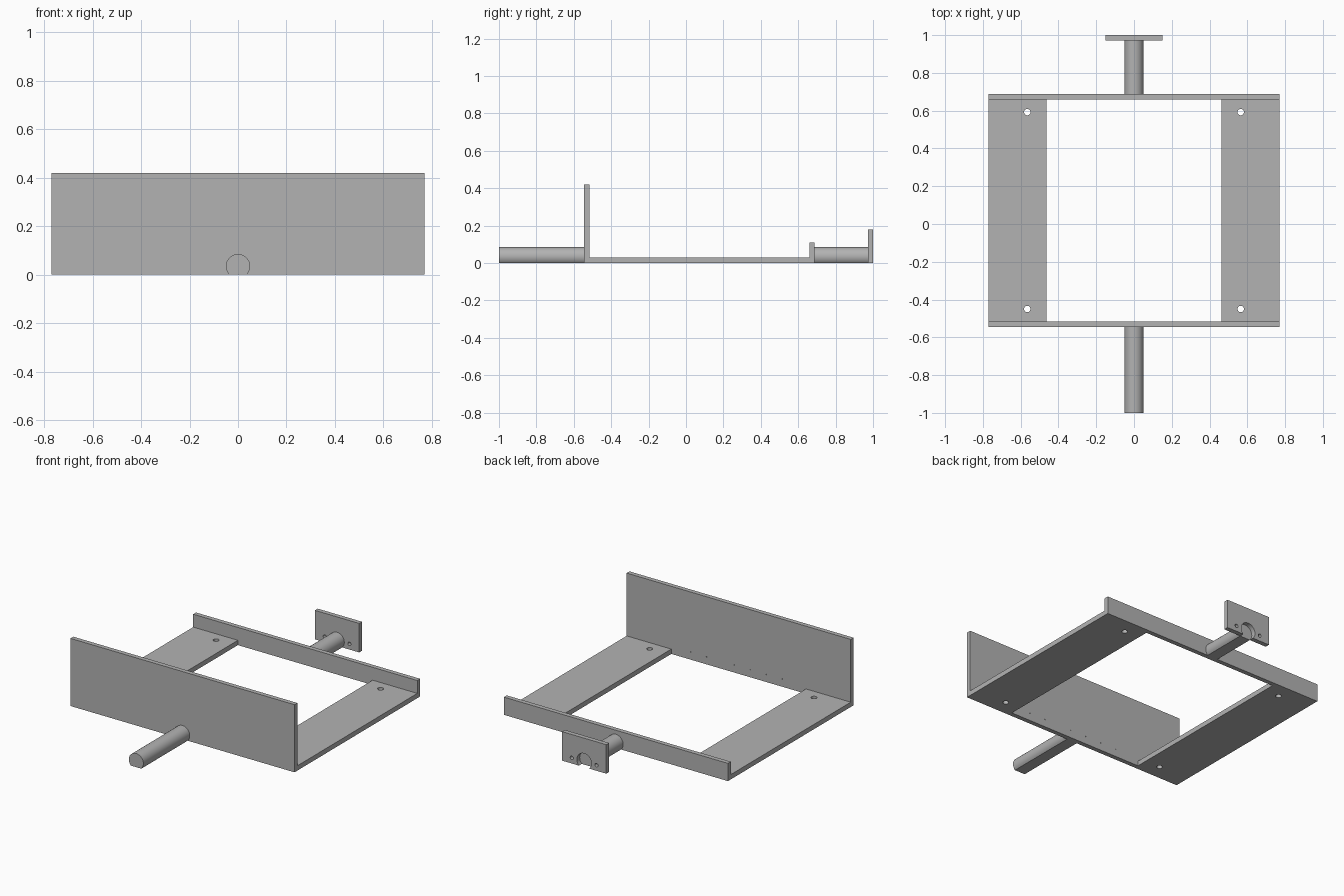
import bpy, bmesh, math
from mathutils import Matrix, Vector

old = bpy.data.objects.get("Cube")
if old:
    bpy.data.objects.remove(old, do_unlink=True)

grey = bpy.data.materials.new("plain_grey")
grey.use_nodes = True
grey.diffuse_color = (0.45, 0.45, 0.45, 1)
grey.node_tree.nodes["Principled BSDF"].inputs["Base Color"].default_value = (0.45, 0.45, 0.45, 1)

ROD_R, ROD_Z = 0.05, 0.035


def make(name, bm):
    bmesh.ops.recalc_face_normals(bm, faces=bm.faces[:])
    mesh = bpy.data.meshes.new(name)
    bm.to_mesh(mesh)
    bm.free()
    mesh.materials.append(grey)
    ob = bpy.data.objects.new(name, mesh)
    bpy.context.collection.objects.link(ob)
    return ob


def box(name, lo, hi):
    lo, hi = Vector(lo), Vector(hi)
    bm = bmesh.new()
    bmesh.ops.create_cube(bm, size=1)
    bmesh.ops.scale(bm, vec=hi - lo, verts=bm.verts)
    bmesh.ops.translate(bm, vec=(lo + hi) / 2, verts=bm.verts)
    return make(name, bm)


def cylinder(name, centre, radius, length, along_y=True, flat_base=False, sides=32):
    bm = bmesh.new()
    turn = Matrix.Rotation(math.pi / 2, 4, 'X') if along_y else Matrix()
    bmesh.ops.create_cone(bm, cap_ends=True, segments=sides, radius1=radius, radius2=radius,
                          depth=length, matrix=Matrix.Translation(centre) @ turn)
    if flat_base:
        cut = bmesh.ops.bisect_plane(bm, geom=bm.verts[:] + bm.edges[:] + bm.faces[:],
                                     plane_co=(0, 0, 0), plane_no=(0, 0, -1), clear_outer=True)
        bmesh.ops.holes_fill(bm, edges=[e for e in cut["geom_cut"]
                                        if isinstance(e, bmesh.types.BMEdge)])
    return make(name, bm)


def drill(ob, cutters):
    for cutter in cutters:
        mod = ob.modifiers.new("hole", 'BOOLEAN')
        mod.operation, mod.solver, mod.object = 'DIFFERENCE', 'EXACT', cutter
        bpy.context.view_layer.objects.active = ob
        bpy.ops.object.modifier_apply(modifier=mod.name)
        bpy.data.objects.remove(cutter, do_unlink=True)


def smooth(ob):
    bpy.ops.object.select_all(action='DESELECT')
    ob.select_set(True)
    bpy.context.view_layer.objects.active = ob
    bpy.ops.object.shade_smooth_by_angle(angle=math.radians(30))


# Tray: tall front wall, low back lip and two side rails
front_wall = box("front_wall", (-0.77, -0.545, 0), (0.77, -0.517, 0.42))
box("back_lip", (-0.77, 0.66, 0), (0.77, 0.688, 0.11))
for side, sign in (("left", 1), ("right", -1)):
    inner, outer = sign * 0.463, sign * 0.77
    rail = box(side + "_rail", (min(inner, outer), -0.517, 0), (max(inner, outer), 0.66, 0.03))
    drill(rail, [cylinder("cutter", (sign * 0.565, y, 0.015), 0.017, 0.2, along_y=False)
                 for y in (-0.45, 0.592)])
    smooth(rail)

# Tiny pin holes on the inside of the front wall
drill(front_wall, [cylinder("cutter", (x, -0.517, 0.047), 0.003, 0.02, sides=8)
                   for x in (0.33, 0.22, 0.03, -0.08, -0.19, -0.3)])

# Rods with a flat underside
for name, start, end in (("front_rod", -1, -0.545), ("back_rod", 0.688, 0.972)):
    smooth(cylinder(name, (0, (start + end) / 2, ROD_Z), ROD_R, end - start,
                    flat_base=True, sides=48))

# End plate with a rod opening and two screw holes
end_plate = box("end_plate", (-0.152, 0.972, 0), (0.152, 1, 0.18))
drill(end_plate, [cylinder("cutter", (x, 0.986, ROD_Z), r, 0.2)
                  for x, r in ((0, ROD_R), (0.085, 0.011), (-0.085, 0.011))])
smooth(end_plate)
